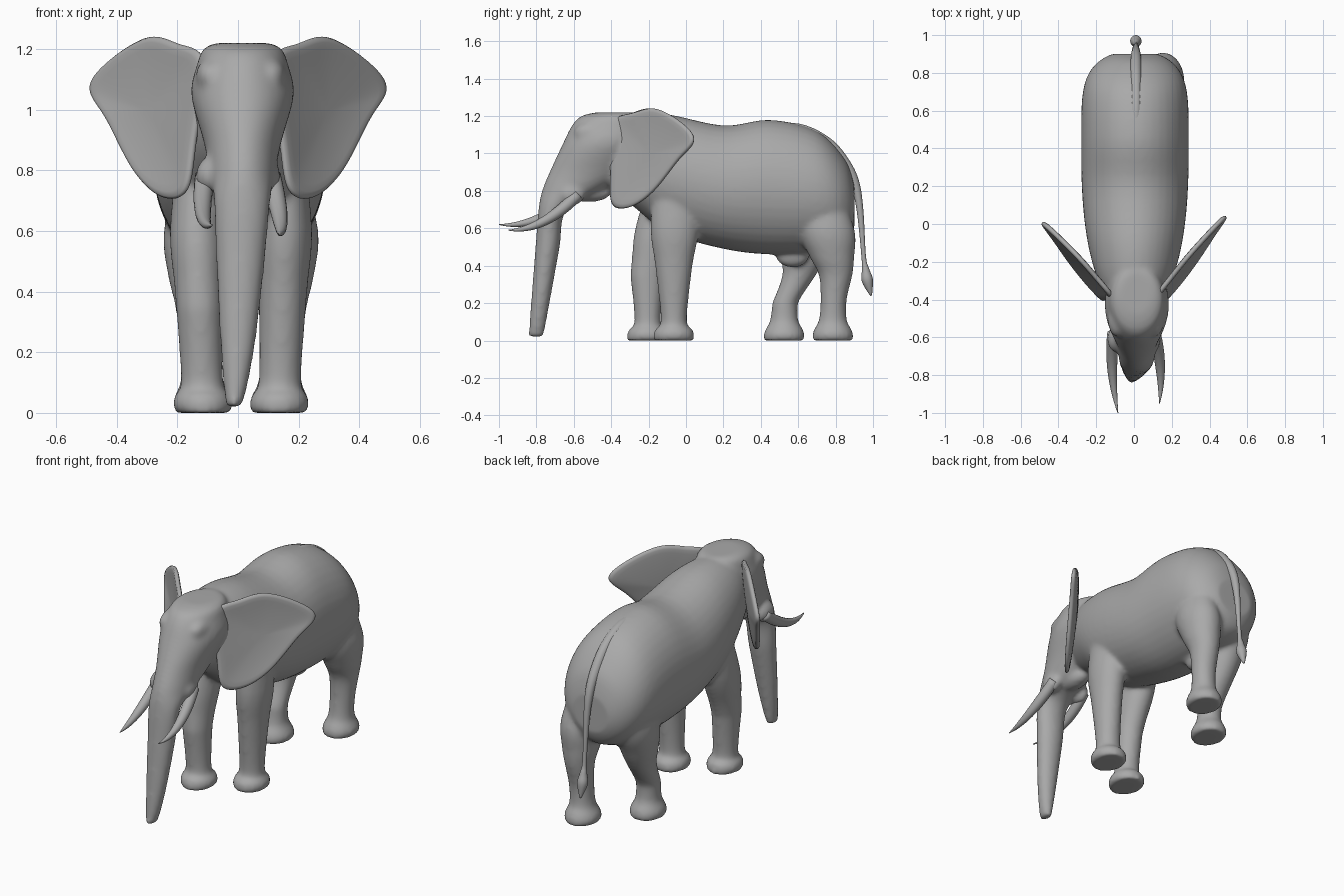
import bpy, bmesh, math
from mathutils import Vector, Matrix

default_cube = bpy.data.objects.get("Cube")
if default_cube:
    bpy.data.objects.remove(default_cube, do_unlink=True)

hide = bpy.data.materials.new("grey_hide")
hide.use_nodes = True
grey = (0.4, 0.4, 0.4, 1)
hide.diffuse_color = grey
hide.node_tree.nodes["Principled BSDF"].inputs["Base Color"].default_value = grey


def make_object(name, bm):
    bmesh.ops.recalc_face_normals(bm, faces=bm.faces)
    for face in bm.faces:
        face.smooth = True
    mesh = bpy.data.meshes.new(name)
    bm.to_mesh(mesh)
    bm.free()
    mesh.materials.append(hide)
    obj = bpy.data.objects.new(name, mesh)
    bpy.context.collection.objects.link(obj)
    return obj


def spline(points, steps=5, closed=False):
    """Catmull-Rom resampling of tuples of any length."""
    points = [Vector(p) for p in points]
    count = len(points)

    def pick(index):
        if closed:
            return points[index % count]
        return points[max(0, min(count - 1, index))]

    result = []
    for i in range(count if closed else count - 1):
        before, start, end, after = (pick(i + k) for k in (-1, 0, 1, 2))
        leave, arrive = (end - before) / 2, (after - start) / 2
        for step in range(steps):
            t = step / steps
            bend = (leave * (1 - t) - arrive * t) * t * (1 - t)
            ease = t * t * (3 - 2 * t)
            result.append(start.lerp(end, ease) + bend)
    return result if closed else result + [points[-1]]


def circle(sides):
    angles = [math.tau * k / sides for k in range(sides)]
    return [(math.cos(a), math.sin(a)) for a in angles]


def skin_rings(bm, rings, cap_start=True):
    rings = [[bm.verts.new(p) for p in ring] for ring in rings]
    for lower, upper in zip(rings, rings[1:]):
        for i in range(len(lower)):
            j = (i + 1) % len(lower)
            bm.faces.new((lower[i], lower[j], upper[j], upper[i]))
    bm.faces.new(rings[-1])
    if cap_start:
        bm.faces.new(rings[0])


def column(bm, sections):
    """Horizontal ovals: height, centre x, half width, front y, back y."""
    rings = []
    for z, centre, width, front, back in sections:
        middle, depth = (front + back) / 2, (back - front) / 2
        rings.append([(centre + width * c, middle + depth * s, z) for c, s in circle(32)])
    skin_rings(bm, rings)


def blob(bm, centre, size):
    matrix = Matrix.Translation(centre) @ Matrix.Diagonal((*size, 1))
    bmesh.ops.create_uvsphere(bm, u_segments=20, v_segments=12, radius=1, matrix=matrix)


def tube(name, path):
    """Round tube through points of x, y, z and radius."""
    bm = bmesh.new()
    rings = []
    for i, point in enumerate(path):
        ahead, behind = path[min(i + 1, len(path) - 1)], path[max(i - 1, 0)]
        along = (ahead - behind).to_3d().normalized()
        u = along.cross(Vector((1, 0, 0))).normalized()
        v = along.cross(u)
        rings.append([point.to_3d() + (u * c + v * s) * point.w for c, s in circle(16)])
    skin_rings(bm, rings)
    return make_object(name, bm)


skin = bmesh.new()

# Neck, barrel and rump: y with belly and back heights, width swelling by rule
rings = []
for y, low, high in spline([
        (-0.45, 0.82, 1.18), (-0.3, 0.73, 1.21), (-0.1, 0.58, 1.21), (0.2, 0.49, 1.15),
        (0.45, 0.46, 1.18), (0.7, 0.47, 1.12), (0.85, 0.52, 0.97), (0.9, 0.6, 0.83)]):
    swell = (0.4 - y) / 0.9 if y < 0.4 else (y - 0.4) / 0.52
    width = 0.285 * math.sqrt(1 - swell ** (2.5 if y < 0.4 else 5))
    middle, tall = (low + high) / 2, (high - low) / 2
    rings.append([(width * c + 0.005, y, middle + tall * s) for c, s in circle(40)])
skin_rings(skin, rings)

# Trunk tapering to the tip, continuing up into the skull
face = []
for z in (0.02, 0.05, 0.1, 0.2, 0.3, 0.5, 0.7):
    taper = math.sqrt(z)
    face.append((z, taper / 25 - 0.02, taper / 10 + 0.01, z * 0.08 - 0.845, z * 0.18 - 0.765))
for z, width, front, back in [
        (0.8, 0.11, -0.77, -0.45), (0.9, 0.13, -0.73, -0.3), (1.05, 0.17, -0.66, -0.2),
        (1.15, 0.15, -0.61, -0.2), (1.2, 0.13, -0.56, -0.22), (1.22, 0.09, -0.48, -0.25)]:
    face.append((z, 0.015, width, front, back))
column(skin, spline(face))

# Tusk sockets, brows, lower jaw and underside sheath
for side in (-1, 1):
    blob(skin, (side * 0.1, -0.61, 0.78), (0.04, 0.07, 0.06))
    blob(skin, (side * 0.1 + 0.01, -0.5, 1.11), (0.05, 0.1, 0.06))
blob(skin, (0.01, -0.52, 0.79), (0.06, 0.12, 0.05))
blob(skin, (0, 0.57, 0.45), (0.05, 0.09, 0.06))

# Legs: height, half width, half depth and centre y above a shared flared foot
foot = [(0, 0.09, 0.11), (0.03, 0.1, 0.11), (0.06, 0.09, 0.1)]
fore = [(0.11, 0.07, 0.07, -0.065), (0.4, 0.08, 0.1, -0.065),
        (0.6, 0.09, 0.13, -0.06), (0.9, 0.06, 0.12, -0.05)]
hind = [(0.11, 0.07, 0.075, 0.785), (0.22, 0.07, 0.07, 0.79), (0.35, 0.08, 0.09, 0.8),
        (0.45, 0.1, 0.12, 0.78), (0.6, 0.11, 0.15, 0.75), (0.85, 0.05, 0.1, 0.7)]
for upper, stride, hip in ((fore, 0.14, 0.95), (hind, 0.26, 0.8)):
    shape = [(*section, upper[0][-1]) for section in foot] + upper
    for side in (1, -1):
        leg = []
        for z, width, depth, y in spline(shape):
            if side < 0:
                y -= stride * max(0, min(1, (hip - z) / 0.6))
            centre = side * (0.125 + min(z, 0.6) / 30) + 0.01
            leg.append((z, centre, width, y - depth, y + depth))
        column(skin, leg)

# Fuse everything into one continuous skin
body = make_object("body_head_and_legs", skin)
fuse = body.modifiers.new("fuse", "REMESH")
fuse.mode = "VOXEL"
fuse.voxel_size = 0.012
fuse.use_smooth_shade = True
relax = body.modifiers.new("relax", "SMOOTH")
relax.factor = 0.5
relax.iterations = 12

# Ears: a dished outline in x and z, swept back away from the head
outline = spline([
    (0.11, 1.16), (0.2, 1.22), (0.3, 1.24), (0.43, 1.16), (0.49, 1.07), (0.43, 0.96),
    (0.34, 0.79), (0.25, 0.71), (0.17, 0.73), (0.14, 0.9)], closed=True)
middle = sum(outline, Vector((0, 0))) / len(outline)
for name, side, reach in (("left_ear", 1, 1.2), ("right_ear", -1, 1.1)):
    ear = bmesh.new()
    rings = []
    for scale in (1, 0.85, 0.6, 0.3, 0.1):
        dish = 0.03 * (1 - scale * scale)
        ring = []
        for x, z in (middle.lerp(p, scale) for p in outline):
            ring.append((side * x, (x - 0.16) * reach + (z - 1) / 6 + dish - 0.365, z))
        rings.append(ring)
    skin_rings(ear, rings, cap_start=False)
    flap = make_object(name, ear)
    thick = flap.modifiers.new("thickness", "SOLIDIFY")
    thick.thickness = 0.028
    thick.offset = 0
    flap.modifiers.new("rounding", "SUBSURF").levels = 1

# Tusks curving forward and up
for name, side, reach, drop in (("left_tusk", 1, 0.37, 0.39), ("right_tusk", -1, 0.42, 0.36)):
    path = []
    for t in (step / 20 for step in range(21)):
        x = side * (0.11 + t * (1 - t) / 15) + t / 40
        path.append(Vector((x, -0.58 - reach * t, 0.78 - drop * t + t * t / 5,
                            0.03 * (1 - t * t) + 0.002)))
    tube(name, path)

# Spine ridge running on into the tail and its tuft
tail = [(0.4, 1.14, 0.02), (0.6, 1.13, 0.03), (0.75, 1.06, 0.03), (0.84, 0.96, 0.03),
        (0.9, 0.85, 0.025), (0.93, 0.7, 0.018), (0.95, 0.45, 0.012), (0.96, 0.38, 0.02),
        (0.97, 0.32, 0.03), (0.99, 0.24, 0.005)]
tube("tail", spline([(0.01, *point) for point in tail]))
